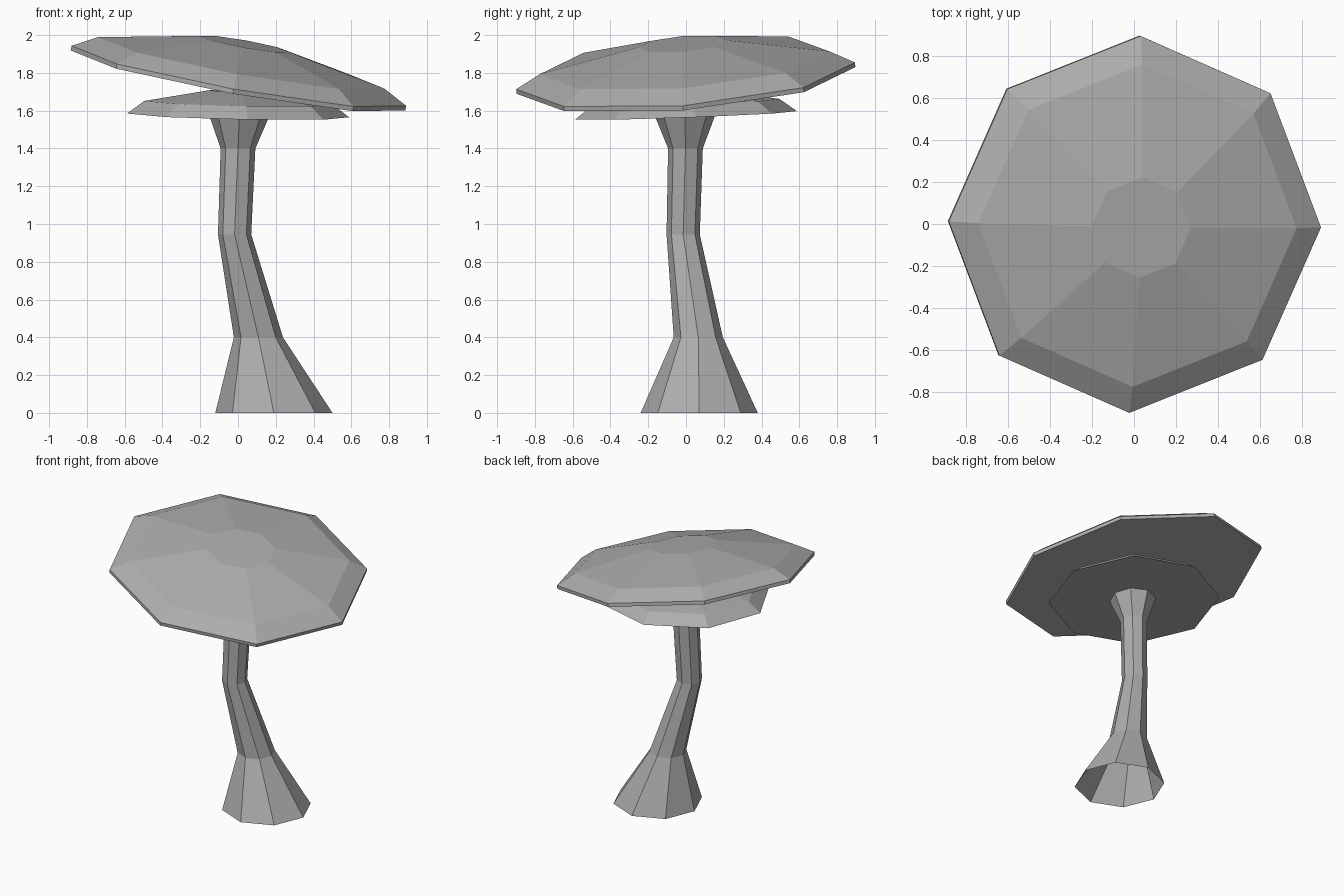
import bpy, bmesh
from math import sin, cos, pi, atan, radians

if "Cube" in bpy.data.objects:
    bpy.data.objects.remove(bpy.data.objects["Cube"])

SIDES = 8

# Mid-grey for every part
grey = bpy.data.materials.new("grey")
grey.diffuse_color = (0.42, 0.42, 0.42, 1)
grey.use_nodes = True
grey.node_tree.nodes["Principled BSDF"].inputs["Base Color"].default_value = grey.diffuse_color


def loft(name, rings, close_bottom, close_top):
    """Stack octagonal rings given as (x, y, z, radius) into a flat-shaded object."""
    bm = bmesh.new()
    loops = []
    for x, y, z, r in rings:
        loops.append([bm.verts.new((x + r * cos(2 * pi * i / SIDES),
                                    y + r * sin(2 * pi * i / SIDES), z))
                      for i in range(SIDES)])
    for a, b in zip(loops, loops[1:]):
        for i in range(SIDES):
            j = (i + 1) % SIDES
            bm.faces.new((a[i], a[j], b[j], b[i]))
    if close_bottom:
        bm.faces.new(loops[0][::-1])
    if close_top:
        bm.faces.new(loops[-1])
    mesh = bpy.data.meshes.new(name)
    bm.to_mesh(mesh)
    bm.free()
    mesh.materials.append(grey)
    obj = bpy.data.objects.new(name, mesh)
    bpy.context.collection.objects.link(obj)
    return obj


def cap(name, profile, height, slope_x, slope_y, spin):
    """Tilted mushroom cap from a (radius, height) profile, turned about its axis."""
    obj = loft(name, [(0, 0, z, r) for r, z in profile], True, True)
    obj.location.z = height
    # spin first, then tilt about x and y
    obj.rotation_mode = 'ZXY'
    obj.rotation_euler = (atan(slope_y), atan(-slope_x), radians(spin))
    return obj


# Bent stem with a flared, open foot
loft("stem", [(0.19, 0.07, 0.0, 0.31),
              (0.108, 0.065, 0.40, 0.13),
              (-0.018, -0.015, 0.945, 0.088),
              (0.0, -0.003, 1.40, 0.092),
              (0.008, -0.006, 1.58, 0.162)], False, False)

# Small cap, nearly level
cap("lower_cap", [(0.59, 0.0), (0.50, 0.068), (0.16, 0.13)],
    1.575, -0.02, 0.037, 5)

# Large cap with a thin rim, leaning to the right
cap("upper_cap", [(0.90, 0.0), (0.90, 0.025), (0.77, 0.095), (0.24, 0.197)],
    1.76, -0.178, 0.083, -0.9)
